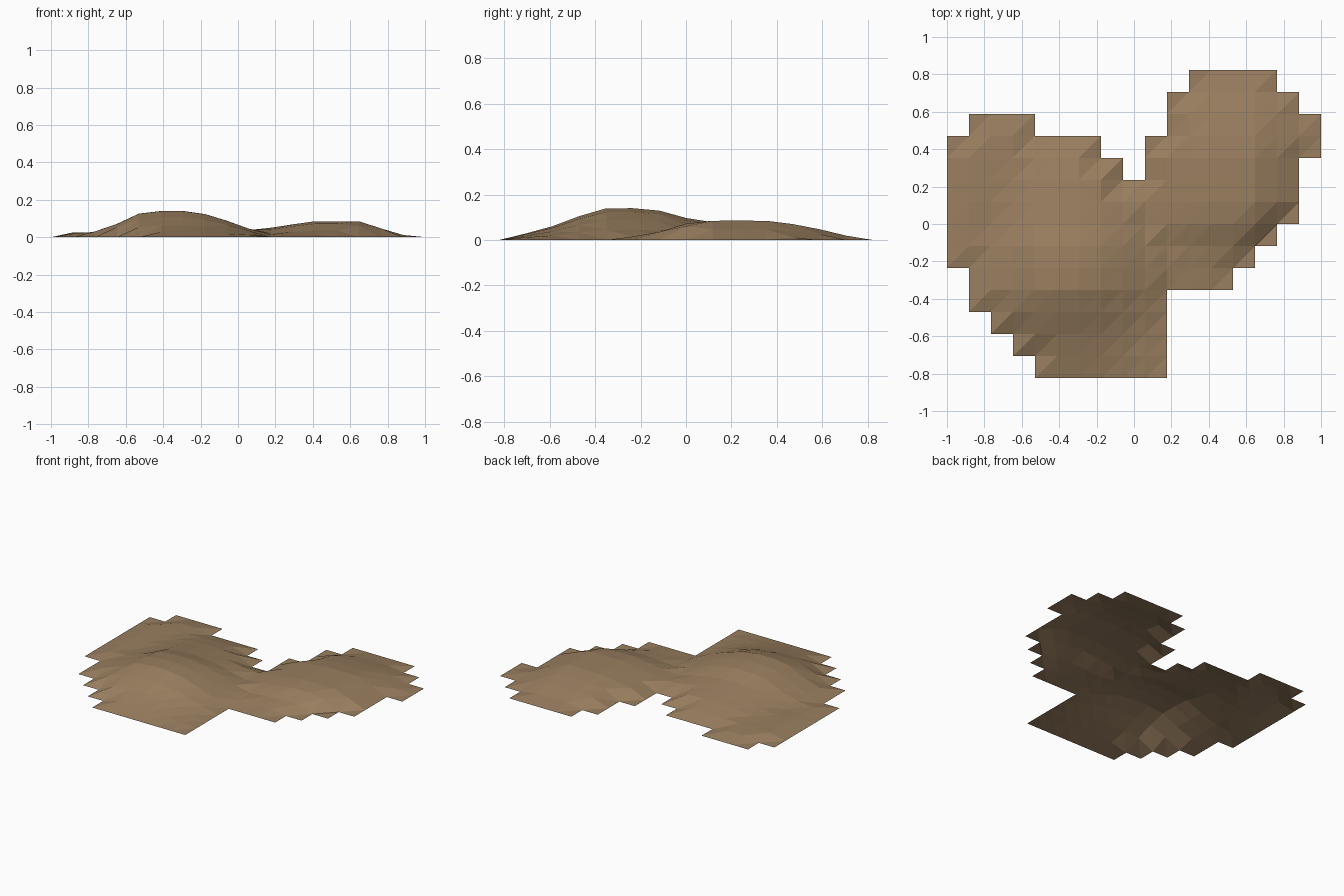
import bpy
import bmesh

cube = bpy.data.objects.get("Cube")
if cube:
    bpy.data.objects.remove(cube, do_unlink=True)

CELL = 2 / 17
COLS, ROWS = 17, 14

# Filled columns (start, end) of each grid row, front to back
SPANS = [[(4, 10)], [(3, 10)], [(2, 10)], [(1, 10)], [(1, 13)], [(0, 14)],
         [(0, 15)], [(0, 16)], [(0, 16)], [(0, 8), (9, 16)],
         [(0, 7), (9, 17)], [(1, 4), (10, 17)], [(10, 16)], [(11, 15)]]


def profile(points, value):
    """Straight-line interpolation through (position, height) points."""
    if value <= points[0][0]:
        return points[0][1]
    for (a, ha), (b, hb) in zip(points, points[1:]):
        if value <= b:
            return ha + (hb - ha) * (value - a) / (b - a)
    return points[-1][1]


# Big mound: cross-sections along x and y
BIG_X = [(-1, 0), (-.88, .15), (-.765, .22), (-.65, .5), (-.53, .9), (-.41, 1),
         (-.29, 1), (-.18, .89), (-.06, .63), (.06, .32), (.18, .1), (.3, 0)]
BIG_Y = [(-.82, 0), (-.7, .03), (-.59, .06), (-.47, .105), (-.35, .14),
         (-.235, .14), (-.12, .13), (0, .097), (.12, .078), (.235, .06),
         (.35, .035), (.47, .015), (.59, 0)]

# Low mound: cross-sections, and a steep diagonal shoulder on its front side
LOW_X = [(-.06, .3), (.06, .45), (.18, .6), (.3, .82), (.41, 1), (.65, 1),
         (.765, .55), (.88, .1), (1, 0)]
LOW_Y = [(-.35, .01), (-.235, .015), (-.12, .035), (0, .072), (.12, .085),
         (.35, .085), (.47, .07), (.59, .047), (.7, .02), (.82, 0)]
SHOULDER = [(.53, .085), (.65, .06), (.77, .022), (.9, .012)]


def ground_height(x, y):
    big = profile(BIG_X, x) * profile(BIG_Y, y)
    low = min(profile(LOW_X, x) * profile(LOW_Y, y), profile(SHOULDER, x - y))
    return max(big, low, .012)


def filled(col, row):
    return 0 <= row < ROWS and any(a <= col < b for a, b in SPANS[row])


# Terrain patch: stepped grid whose rim lies on the ground
bm = bmesh.new()
verts = {}
for j in range(ROWS + 1):
    for i in range(COLS + 1):
        around = [filled(i + di, j + dj) for di in (-1, 0) for dj in (-1, 0)]
        if any(around):
            x, y = (i - COLS / 2) * CELL, (j - ROWS / 2) * CELL
            z = ground_height(x, y) if all(around) else 0
            verts[i, j] = bm.verts.new((x, y, z))
for j in range(ROWS):
    for i in range(COLS):
        if filled(i, j):
            a, b = verts[i, j], verts[i + 1, j]
            c, d = verts[i + 1, j + 1], verts[i, j + 1]
            bm.faces.new((a, b, c))
            bm.faces.new((a, c, d))

mesh = bpy.data.meshes.new("dirt_mounds")
bm.to_mesh(mesh)
bm.free()
terrain = bpy.data.objects.new("dirt_mounds", mesh)
bpy.context.collection.objects.link(terrain)

# Dirt colour
dirt = bpy.data.materials.new("dirt_brown")
dirt.use_nodes = True
colour = (.32, .21, .115, 1)
dirt.diffuse_color = colour
dirt.node_tree.nodes["Principled BSDF"].inputs["Base Color"].default_value = colour
mesh.materials.append(dirt)
